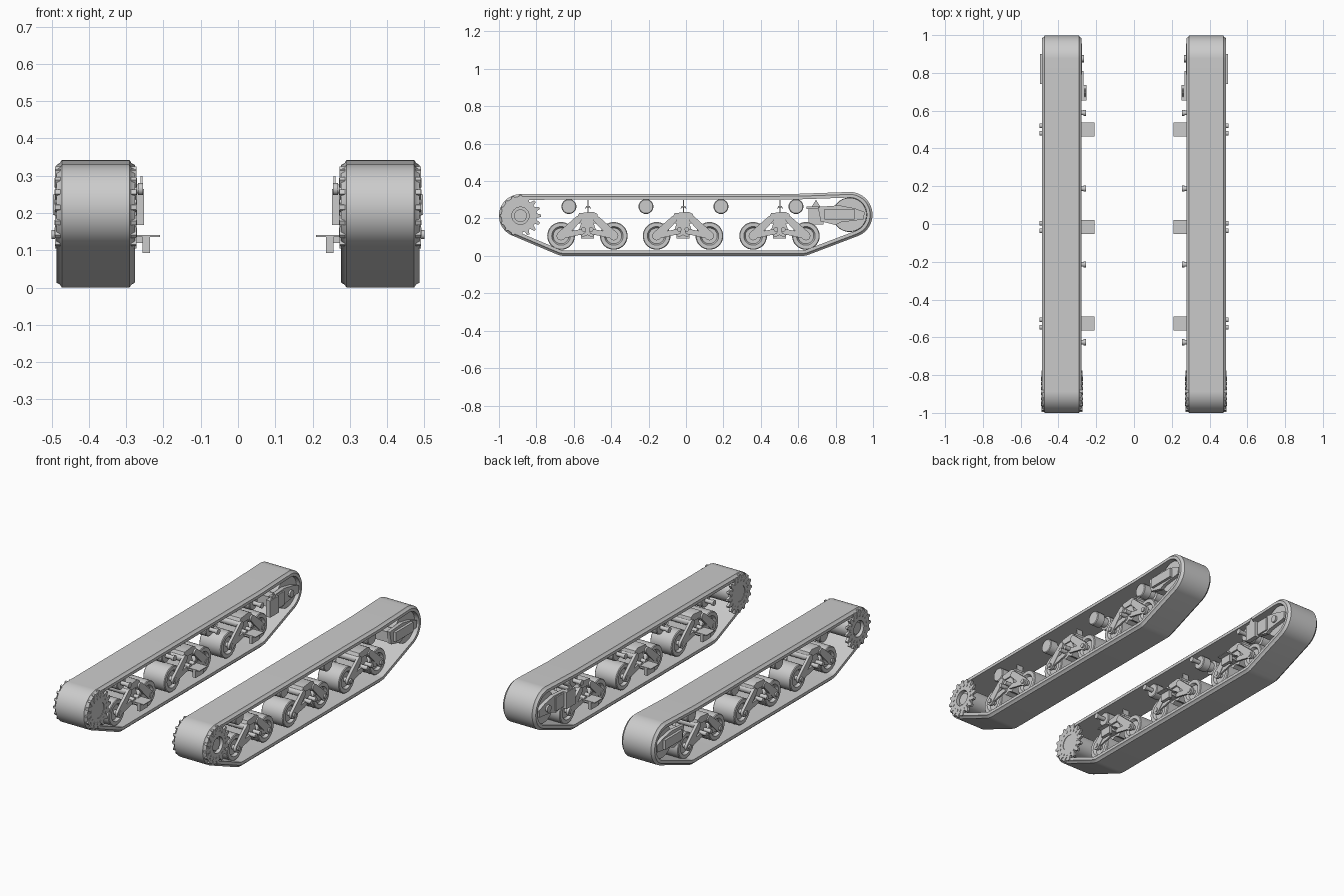
import bpy, bmesh, math
from math import sin, cos, tau

cube = bpy.data.objects.get("Cube")
if cube:
    bpy.data.objects.remove(cube)

GREY = (0.6, 0.6, 0.6, 1)
mat = bpy.data.materials.new("plain grey")
mat.use_nodes = True
mat.diffuse_color = GREY
mat.node_tree.nodes["Principled BSDF"].inputs["Base Color"].default_value = GREY


def finish(name, bm):
    """Turn a bmesh into an object mirrored to the other track."""
    bmesh.ops.recalc_face_normals(bm, faces=bm.faces)
    me = bpy.data.meshes.new(name)
    bm.to_mesh(me)
    bm.free()
    me.materials.append(mat)
    ob = bpy.data.objects.new(name, me)
    bpy.context.collection.objects.link(ob)
    bpy.ops.object.select_all(action='DESELECT')
    ob.select_set(True)
    bpy.context.view_layer.objects.active = ob
    bpy.ops.object.shade_smooth_by_angle(angle=math.radians(35))
    ob.modifiers.new("other_side", 'MIRROR').use_clip = False
    return ob


def skin(name, loops, closed=False):
    """Join equal rings of points; cap the ends unless closed."""
    bm = bmesh.new()
    rings = [[bm.verts.new(p) for p in loop] for loop in loops]
    n = len(rings[0])
    pairs = list(zip(rings, rings[1:])) + ([(rings[-1], rings[0])] if closed else [])
    for a, b in pairs:
        for i in range(n):
            j = (i + 1) % n
            bm.faces.new((a[i], a[j], b[j], b[i]))
    if not closed:
        bm.faces.new(rings[0])
        bm.faces.new(rings[-1])
    return finish(name, bm)


def lathe(name, y, z, profile, n=32, closed=False):
    """Revolve (x, radius) pairs around an axle."""
    return skin(name, [[(x, y + r * cos(tau * i / n), z + r * sin(tau * i / n))
                        for i in range(n)] for x, r in profile], closed)


def cyl(name, x0, x1, y, z, r, n=24):
    return lathe(name, y, z, [(x0, r), (x1, r)], n)


def plate(name, x0, x1, outline):
    return skin(name, [[(x, y, z) for y, z in outline] for x in (x0, x1)])


def box(name, x0, x1, y0, y1, z0, z1):
    return plate(name, x0, x1, [(y0, z0), (y1, z0), (y1, z1), (y0, z1)])


def link(name, x0, x1, a, b, ra, rb):
    """Tapered bar with round ends between two pivots."""
    t = math.atan2(b[1] - a[1], b[0] - a[0])
    pts = []
    for (y, z), r, start in ((a, ra, t + tau / 4), (b, rb, t - tau / 4)):
        pts += [(y + r * cos(start + tau / 16 * k), z + r * sin(start + tau / 16 * k))
                for k in range(9)]
    return plate(name, x0, x1, pts)


# Track belt: a band stretched round four circles
SPROCKET, IDLER = (-0.885, 0.215), (0.875, 0.22)
ROUNDS = [(*SPROCKET, 0.115), (-0.65, 0.107, 0.107), (0.62, 0.107, 0.107), (*IDLER, 0.122)]


def belt_path(x, off):
    pts, last, n = [], None, 128
    for i in range(n):
        t = tau * (i + 0.5) / n
        c = max(ROUNDS, key=lambda q: q[0] * cos(t) + q[1] * sin(t) + q[2])
        if last == ROUNDS[3] and c == ROUNDS[0]:
            pts.append((x, 0.6, 0.332 + off))
        pts.append((x, c[0] + (c[2] + off) * cos(t), c[1] + (c[2] + off) * sin(t)))
        last = c
    return pts


section = [(0.277, -0.03), (0.277, -0.013), (0.286, -0.008), (0.291, 0),
           (0.473, 0), (0.478, -0.008), (0.487, -0.013), (0.487, -0.03)]
skin("track_belt", [belt_path(x, o) for x, o in section], closed=True)

# Front drive sprocket: two toothed rings on a drum
sy, sz = SPROCKET
TEETH = 16
for side, x0, x1 in (("inner", 0.273, 0.288), ("outer", 0.476, 0.491)):
    loops = []
    for x, ring in ((x0, True), (x1, True), (x1, False), (x0, False)):
        loop = []
        for i in range(TEETH):
            for step, r in ((-0.36, 0.088), (-0.14, 0.11), (0.14, 0.11), (0.36, 0.088)):
                t = tau * (i + step) / TEETH
                r = r if ring else 0.046
                loop.append((x, sy + r * cos(t), sz + r * sin(t)))
        loops.append(loop)
    skin(side + "_sprocket_ring", loops, closed=True)
    for i in range(TEETH):
        t = tau * (i + 0.5) / TEETH
        cyl(side + "_sprocket_bolt", x0 - 0.002, x1 + 0.002,
            sy + 0.073 * cos(t), sz + 0.073 * sin(t), 0.007, 8)
lathe("sprocket_drum", sy, sz, [(0.288, 0.075), (0.3, 0.062), (0.464, 0.062), (0.476, 0.075),
                                (0.476, 0.046), (0.29, 0.046)], closed=True)
cyl("sprocket_hub", 0.276, 0.47, sy, sz, 0.048)
cyl("sprocket_hub_cap", 0.46, 0.48, sy, sz, 0.034)

# Rear idler wheel and its tensioner
iy, iz = IDLER
lathe("idler_wheel", iy, iz, [(0.3, 0.06), (0.3, 0.09), (0.345, 0.092), (0.35, 0.07), (0.41, 0.07),
                              (0.415, 0.092), (0.46, 0.09), (0.46, 0.06)], 40)
cyl("idler_axle", 0.265, 0.496, iy, iz, 0.02)
bracket = [(0.705, 0.262), (0.72, 0.185), (0.8, 0.165), (0.83, 0.18), (0.95, 0.195),
           (0.955, 0.235), (0.9, 0.255), (0.82, 0.27)]
plate("outer_idler_bracket", 0.462, 0.482, bracket)
box("outer_idler_cap", 0.48, 0.497, 0.74, 0.9, 0.195, 0.25)
plate("inner_idler_bracket", 0.276, 0.298, bracket)
box("tensioner_block", 0.252, 0.28, 0.655, 0.735, 0.168, 0.265)
box("tensioner_slide", 0.268, 0.28, 0.735, 0.81, 0.18, 0.26)
plate("tensioner_fin", 0.256, 0.262, [(0.67, 0.26), (0.72, 0.26), (0.695, 0.3)])
box("tensioner_rod", 0.36, 0.375, 0.645, 0.8, 0.252, 0.264)
box("tensioner_crosshead", 0.29, 0.465, 0.72, 0.775, 0.19, 0.25)

# Three bogies, each with two road wheels
for y in (-0.527, -0.016, 0.5):
    for s in (-1, 1):
        wy, wz = y + s * 0.141, 0.107
        lathe("road_wheel", wy, wz, [(0.325, 0.02), (0.325, 0.042), (0.31, 0.05), (0.31, 0.07),
                                     (0.314, 0.074), (0.446, 0.074), (0.45, 0.07), (0.45, 0.05),
                                     (0.435, 0.042), (0.435, 0.02)], 36)
        cyl("road_wheel_axle", 0.286, 0.478, wy, wz, 0.013, 16)
        for x0, x1 in ((0.29, 0.306), (0.454, 0.47)):
            link("bogie_arm", x0, x1, (wy, wz), (y + s * 0.05, 0.195), 0.024, 0.018)
            link("bogie_lower_arm", x0 + 0.003, x1 - 0.003, (wy, wz),
                 (y + s * 0.025, 0.13), 0.016, 0.014)
        cyl("spring_seat", 0.3, 0.46, y + s * 0.045, 0.192, 0.02, 16)
        cyl("pivot_pin", 0.28, 0.5, y + s * 0.02, 0.142, 0.012, 12)
    plate("bogie_saddle", 0.3, 0.462, [(y - 0.06, 0.195), (y + 0.06, 0.195), (y + 0.052, 0.225),
                                      (y + 0.03, 0.236), (y - 0.045, 0.228)])
    plate("bogie_centre", 0.31, 0.455, [(y - 0.05, 0.125), (y - 0.025, 0.1), (y, 0.112),
                                       (y + 0.025, 0.1), (y + 0.05, 0.125),
                                       (y + 0.025, 0.2), (y - 0.025, 0.2)])
    # Inner mounting foot
    box("mount_shelf", 0.21, 0.315, y - 0.038, y + 0.038, 0.136, 0.141)
    box("mount_foot", 0.236, 0.256, y - 0.035, y + 0.035, 0.092, 0.137)
    box("mount_web", 0.256, 0.32, y - 0.025, y + 0.025, 0.12, 0.137)
    # Small track guide above the bogie
    gy = y + 0.003
    box("guide_post", 0.36, 0.4, gy - 0.003, gy + 0.003, 0.23, 0.3)
    plate("guide_hook", 0.34, 0.42, [(gy - 0.016, 0.25), (gy - 0.01, 0.266), (gy + 0.01, 0.266),
                                    (gy + 0.016, 0.25), (gy + 0.007, 0.258), (gy - 0.007, 0.258)])

# Return rollers carrying the upper run
for y in (-0.626, -0.214, 0.187, 0.588):
    lathe("return_roller", y, 0.264, [(0.31, 0.036), (0.314, 0.04), (0.36, 0.04), (0.364, 0.028),
                                     (0.396, 0.028), (0.4, 0.04), (0.446, 0.04), (0.45, 0.036)])
    cyl("return_roller_axle", 0.26, 0.315, y, 0.264, 0.012, 12)
    cyl("return_roller_flange", 0.255, 0.268, y, 0.264, 0.016, 16)
